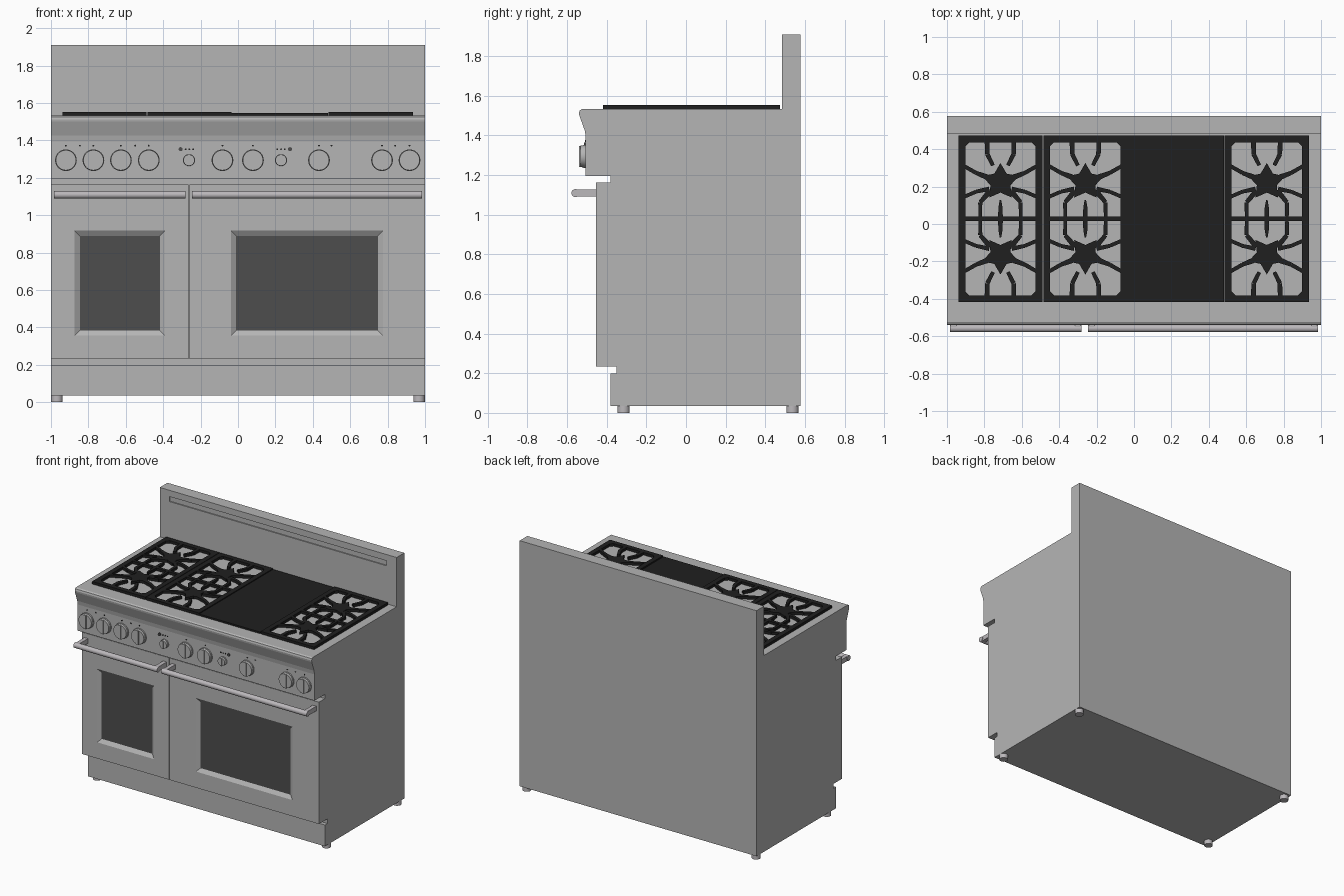
import bpy, bmesh, math
from mathutils import Matrix, Vector

if "Cube" in bpy.data.objects:
    bpy.data.objects.remove(bpy.data.objects["Cube"])


def mat(name, rgb):
    m = bpy.data.materials.new(name)
    m.diffuse_color = (*rgb, 1)
    m.use_nodes = True
    m.node_tree.nodes["Principled BSDF"].inputs["Base Color"].default_value = m.diffuse_color
    return m


STEEL = mat("steel", (0.46, 0.46, 0.46))
BRIGHT = mat("handle_steel", (0.50, 0.48, 0.50))
GLASS = mat("dark_glass", (0.075, 0.075, 0.075))
IRON = mat("black_iron", (0.014, 0.014, 0.014))


def finish(bm, name, mats, smooth=False):
    bmesh.ops.recalc_face_normals(bm, faces=bm.faces[:])
    me = bpy.data.meshes.new(name)
    bm.to_mesh(me)
    bm.free()
    for m in mats:
        me.materials.append(m)
    ob = bpy.data.objects.new(name, me)
    bpy.context.collection.objects.link(ob)
    if smooth:
        bpy.context.view_layer.objects.active = ob
        ob.select_set(True)
        bpy.ops.object.shade_smooth_by_angle(angle=math.radians(35))
        ob.select_set(False)
    return ob


def prism(bm, pts, offset):
    """Extrude a closed outline along an offset vector."""
    a = [bm.verts.new(p) for p in pts]
    b = [bm.verts.new(Vector(p) + Vector(offset)) for p in pts]
    bm.faces.new(a)
    bm.faces.new(b[::-1])
    for i in range(len(a)):
        j = (i + 1) % len(a)
        bm.faces.new((a[i], a[j], b[j], b[i]))


def box(bm, x0, x1, y0, y1, z0, z1):
    prism(bm, [(x0, y0, z0), (x1, y0, z0), (x1, y1, z0), (x0, y1, z0)], (0, 0, z1 - z0))


def cyl(bm, c, r, depth, axis, r2=None, seg=32):
    rot = {'z': Matrix(), 'y': Matrix.Rotation(math.pi / 2, 4, 'X'),
           'x': Matrix.Rotation(math.pi / 2, 4, 'Y')}[axis]
    bmesh.ops.create_cone(bm, cap_ends=True, segments=seg, radius1=r, radius2=r2 or r,
                          depth=depth, matrix=Matrix.Translation(c) @ rot)


def ringed_panel(name, rings, mats, last_index=0):
    """Panel from nested rectangles (x0, x1, z0, z1, y), back to front to recess."""
    bm = bmesh.new()
    loops = [[bm.verts.new(p) for p in ((x0, y, z0), (x1, y, z0), (x1, y, z1), (x0, y, z1))]
             for x0, x1, z0, z1, y in rings]
    bm.faces.new(loops[0])
    for a, b in zip(loops, loops[1:]):
        for i in range(4):
            j = (i + 1) % 4
            bm.faces.new((a[i], a[j], b[j], b[i]))
    bm.faces.new(loops[-1]).material_index = last_index
    return finish(bm, name, mats)


# Main body: side profile with bullnose, control panel and kick plate
profile = [(0.485, 0.035), (-0.38, 0.035), (-0.38, 0.198), (-0.35, 0.198), (-0.35, 0.233),
           (-0.38, 0.233), (-0.38, 1.195), (-0.506, 1.195), (-0.506, 1.395), (-0.511, 1.425),
           (-0.538, 1.50), (-0.54, 1.513), (-0.536, 1.526), (-0.525, 1.533), (0.485, 1.533)]
bm = bmesh.new()
prism(bm, [(-1, y, z) for y, z in profile], (2, 0, 0))
finish(bm, "range_body", [STEEL])

# Backguard with a shallow long slot
ringed_panel("backguard", [(-1, 1, 0.035, 1.909, 0.578), (-1, 1, 0.035, 1.909, 0.485),
                           (-0.918, 0.915, 1.823, 1.861, 0.485),
                           (-0.918, 0.915, 1.823, 1.861, 0.493)], [STEEL])

# Oven doors with bevelled recessed windows, and their handles
for side, x0, x1, w0, w1, h0, h1 in (
        ("left", -1, -0.265, -0.846, -0.418, -0.985, -0.280),
        ("right", -0.260, 1, -0.011, 0.749, -0.246, 0.983)):
    b = 0.027
    ringed_panel(side + "_oven_door", [
        (x0, x1, 0.233, 1.163, -0.379), (x0, x1, 0.233, 1.163, -0.453),
        (w0 - b, w1 + b, 0.383 - b, 0.89 + b, -0.453),
        (w0, w1, 0.383, 0.89, -0.435)], [STEEL, GLASS], 1)
    bm = bmesh.new()
    cyl(bm, ((h0 + h1) / 2, -0.558, 1.109), 0.02, h1 - h0, 'x', seg=24)
    for x in (h0 + 0.005, h1 - 0.035):
        box(bm, x, x + 0.03, -0.558, -0.45, 1.091, 1.127)
    finish(bm, side + "_door_handle", [BRIGHT], True)

# Control knobs: disc with a vertical grip
KZ, PANEL = 1.294, -0.506
big = (-0.92, -0.773, -0.626, -0.477, -0.083, 0.08, 0.433, 0.77, 0.917)
small = (-0.262, 0.23)
for i, (x, r) in enumerate([(x, 0.058) for x in big] + [(x, 0.032) for x in small]):
    bm = bmesh.new()
    cyl(bm, (x, PANEL - 0.004, KZ), r, 0.012, 'y', seg=40)
    cyl(bm, (x, PANEL - 0.013, KZ), r * 0.97, 0.026, 'y', r * 0.93, seg=40)
    g = r * 0.2
    box(bm, x - g, x + g, -0.539, PANEL, KZ - r * 0.9, KZ + r * 0.9)
    finish(bm, "knob_%d" % (i + 1), [STEEL], True)

# Round push buttons and tiny indicator dots
bm = bmesh.new()
for x in (-0.307, 0.278):
    cyl(bm, (x, PANEL - 0.003, 1.353), 0.011, 0.01, 'y', seg=16)
finish(bm, "panel_buttons", [GLASS])
bm = bmesh.new()
for x, z in [(x, 1.372) for x in (-0.92, -0.845, -0.773, -0.626, -0.55, -0.477, -0.083,
                                  0.08, 0.433, 0.50, 0.77, 0.84, 0.917)] + \
            [(x, 1.353) for x in (-0.28, -0.26, -0.24, 0.21, 0.23, 0.25)]:
    cyl(bm, (x, PANEL - 0.001, z), 0.005, 0.004, 'y', seg=8)
finish(bm, "indicator_dots", [IRON])

# Feet
bm = bmesh.new()
for x in (-0.968, 0.968):
    for y in (-0.315, 0.537):
        cyl(bm, (x, y, 0.02), 0.031, 0.04, 'z', seg=24)
finish(bm, "feet", [BRIGHT], True)

# Cast grates
Z0, Z1, CY, HX, HY = 1.532, 1.553, 0.028, 0.225, 0.446


def bar(bm, cx, p, q, w, w2=None):
    p, q = Vector(p), Vector(q)
    d = (q - p).normalized()
    n = Vector((-d.y, d.x))
    w2 = w2 or w
    pts = [p + n * w / 2, p - n * w / 2, q - n * w2 / 2, q + n * w2 / 2]
    prism(bm, [(cx + v.x, CY + v.y, Z0) for v in pts], (0, 0, Z1 - Z0))


# finger paths for one quarter, as (x, y, width) points
fingers = [[(0.072, 0.43, 0.026), (0.070, 0.345, 0.024), (0.040, 0.285, 0.02)],
           [(0.20, 0.285, 0.020), (0.13, 0.245, 0.022), (0.07, 0.222, 0.03)],
           [(0.20, 0.115, 0.020), (0.13, 0.145, 0.020), (0.06, 0.16, 0.024)],
           [(0.055, 0.150, 0.03), (0.108, 0.088, 0.022), (0.108, 0.0, 0.018)],
           [(0.165, 0.425, 0.020), (0.205, 0.385, 0.020)]]

for k, cx in enumerate((-0.714, -0.260, 0.710)):
    bm = bmesh.new()
    f = 0.037
    for s in (-1, 1):
        bar(bm, cx, (s * (HX - f / 2), -HY), (s * (HX - f / 2), HY), f)
        bar(bm, cx, (-HX, s * (HY - f / 2)), (HX, s * (HY - f / 2)), f)
        # five-pointed burner centre
        star = []
        for i in range(10):
            a = math.pi / 2 + i * math.pi / 5
            r = 0.056 if i % 2 else 0.102
            star.append((cx + r * math.cos(a), CY + s * (0.196 + r * math.sin(a)), Z0))
        prism(bm, star, (0, 0, Z1 - Z0))
        for m in (-1, 1):
            for path in fingers:
                for p, q in zip(path, path[1:]):
                    bar(bm, cx, (m * p[0], s * p[1]), (m * q[0], s * q[1]), p[2], q[2])
        # lens-shaped centre spindle
        bar(bm, cx, (0, 0), (0, s * 0.06), 0.026, 0.022)
        bar(bm, cx, (0, s * 0.06), (0, s * 0.10), 0.022, 0.008)
    bar(bm, cx, (-HX, 0), (HX, 0), 0.024)
    finish(bm, "burner_grate_%d" % (k + 1), [IRON])

# Griddle plate
bm = bmesh.new()
box(bm, -0.035, 0.48, CY - HY, CY + HY, Z0, 1.546)
finish(bm, "griddle", [IRON])
